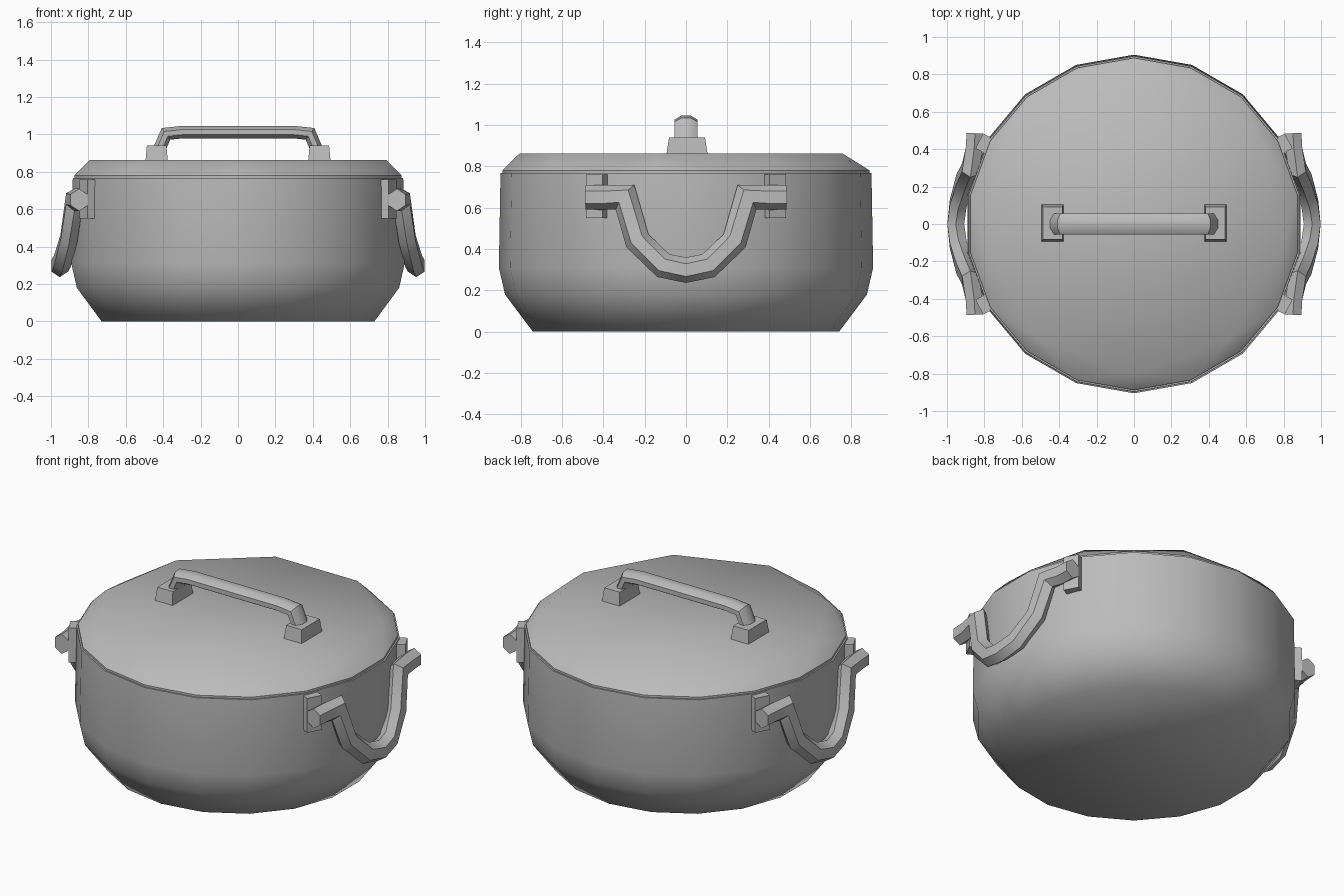
import bpy, bmesh, math
from mathutils import Vector, Matrix

if "Cube" in bpy.data.objects:
    bpy.data.objects.remove(bpy.data.objects["Cube"])

grey = bpy.data.materials.new("pot grey")
grey.diffuse_color = (0.5, 0.5, 0.5, 1)
grey.use_nodes = True
grey.node_tree.nodes["Principled BSDF"].inputs["Base Color"].default_value = grey.diffuse_color


def finish(name, bm, angle):
    """Turn a bmesh into a shaded object with the pot material."""
    bmesh.ops.recalc_face_normals(bm, faces=bm.faces)
    mesh = bpy.data.meshes.new(name)
    bm.to_mesh(mesh)
    bm.free()
    mesh.materials.append(grey)
    ob = bpy.data.objects.new(name, mesh)
    bpy.context.collection.objects.link(ob)
    bpy.ops.object.select_all(action='DESELECT')
    ob.select_set(True)
    bpy.context.view_layer.objects.active = ob
    bpy.ops.object.shade_smooth_by_angle(angle=math.radians(angle))
    return ob


def ring(bm, r, z, n):
    """Ring of vertices with one vertex at the front."""
    return [bm.verts.new((r * math.sin(2 * math.pi * i / n),
                          -r * math.cos(2 * math.pi * i / n), z)) for i in range(n)]


def bridge(bm, a, b):
    n = len(a)
    for i in range(n):
        bm.faces.new((a[i], a[(i + 1) % n], b[(i + 1) % n], b[i]))


def sweep(name, path, ref, ru, rv, sides, angle):
    """Mitred tube along a path; ru is the half size along ref, rv across it."""
    bm = bmesh.new()
    pts = [Vector(p) for p in path]
    rings = []
    for i, p in enumerate(pts):
        d0 = (p - pts[max(i - 1, 0)]).normalized()
        d1 = (pts[min(i + 1, len(pts) - 1)] - p).normalized()
        t = (d0 + d1).normalized()
        u = (ref - t * ref.dot(t)).normalized()
        v = t.cross(u)
        miter = 1 / max(t.dot(d1 if d1.length else d0), 0.7)
        loop = []
        for k in range(sides):
            a = 2 * math.pi * (k + 0.5) / sides
            loop.append(bm.verts.new(p + u * ru * math.cos(a) + v * rv * miter * math.sin(a)))
        rings.append(loop)
    for a, b in zip(rings, rings[1:]):
        bridge(bm, a, b)
    bm.faces.new(rings[0])
    bm.faces.new(rings[-1])
    return finish(name, bm, angle)


def block(name, size, place, taper=1.0):
    """Box whose top face may be narrowed."""
    bm = bmesh.new()
    bmesh.ops.create_cube(bm, size=1)
    for v in bm.verts:
        k = taper if v.co.z > 0 else 1
        v.co = Vector((v.co.x * size[0] * k, v.co.y * size[1] * k, v.co.z * size[2]))
    bm.transform(place)
    return finish(name, bm, 30)


# Pot body: eighteen sides with a rounded-in base
bm = bmesh.new()
rings = [ring(bm, r, z, 18) for r, z in
         ((0.74, 0), (0.875, 0.18), (0.905, 0.31), (0.897, 0.768))]
for a, b in zip(rings, rings[1:]):
    bridge(bm, a, b)
bm.faces.new(rings[0])
bm.faces.new(rings[-1])
finish("pot_body", bm, 60)

# Lid: eighteen-sided rim zigzagging up to a nine-sided flat top
bm = bmesh.new()
low, rim, top = ring(bm, 0.888, 0.765, 18), ring(bm, 0.888, 0.78, 18), ring(bm, 0.805, 0.862, 9)
bridge(bm, low, rim)
for i in range(9):
    j = 2 * i
    bm.faces.new((rim[j - 1], rim[j], top[i]))
    bm.faces.new((rim[j], rim[j + 1], top[i]))
    bm.faces.new((rim[j + 1], top[(i + 1) % 9], top[i]))
bm.faces.new(top)
bm.faces.new(low)
finish("lid", bm, 38)

# Lid handle: two tapered feet and a bar
for side, s in (("left", -1), ("right", 1)):
    block("lid_handle_foot_" + side, (0.12, 0.2, 0.085),
          Matrix.Translation((0.435 * s, 0.005, 0.8975)), 0.87)
half = [(0.425, 0.91), (0.385, 1.003), (0.3, 1.012)]
path = [(-x, 0, z) for x, z in half] + [(x, 0, z) for x, z in reversed(half)]
sweep("lid_handle_bar", path, Vector((0, 1, 0)), 0.06, 0.036, 8, 50)

# Side handles: swinging loops held by plates on the wall
drop = [(0.85, 0.485, 0.65), (0.855, 0.40, 0.65), (0.875, 0.295, 0.65),
        (0.905, 0.235, 0.44), (0.94, 0.11, 0.32)]
for side, s in (("left", -1), ("right", 1)):
    path = [(x * s, y, z) for x, y, z in drop]
    path += [(0.953 * s, 0.0, 0.298)]
    path += [(x * s, -y, z) for x, y, z in reversed(drop)]
    sweep("side_handle_" + side, path, Vector((1, 0, 0)), 0.052, 0.06, 6, 50)
    for end, e in (("front", -1), ("back", 1)):
        turn = math.atan2(0.43 * e, 0.80 * s)
        block("handle_plate_%s_%s" % (side, end), (0.06, 0.09, 0.21),
              Matrix.Translation((0.80 * s, 0.43 * e, 0.655)) @ Matrix.Rotation(turn, 4, 'Z'))
